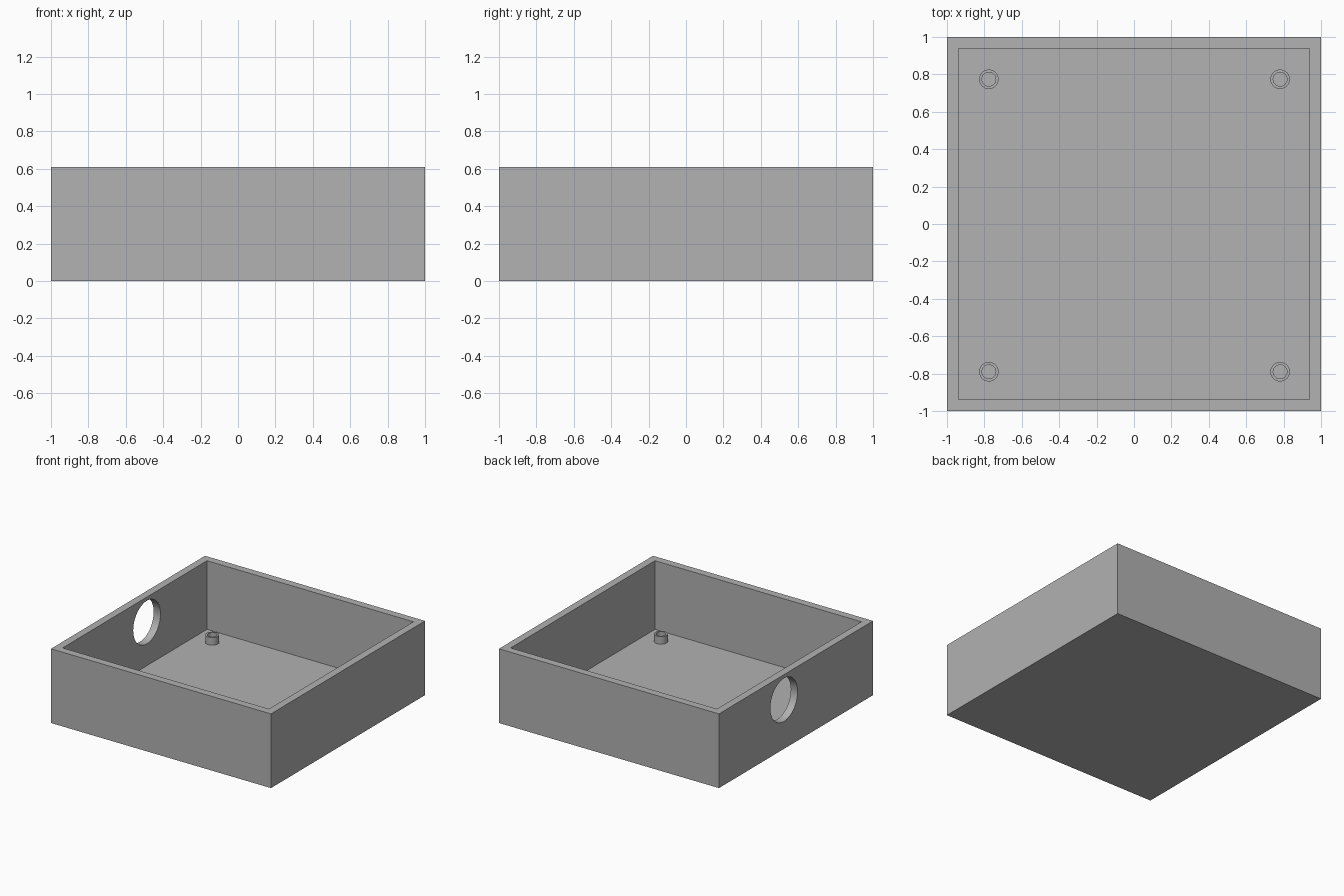
import bpy
import bmesh
from math import pi, radians
from mathutils import Matrix, Vector

HEIGHT, WALL, FLOOR = 0.61, 0.088, 0.046

cube = bpy.data.objects.get("Cube")
if cube:
    bpy.data.objects.remove(cube, do_unlink=True)

grey = bpy.data.materials.new("plain grey")
grey.use_nodes = True
colour = (0.445, 0.445, 0.445, 1)
grey.diffuse_color = colour
grey.node_tree.nodes["Principled BSDF"].inputs["Base Color"].default_value = colour


def make_object(name, bm):
    bmesh.ops.recalc_face_normals(bm, faces=bm.faces)
    mesh = bpy.data.meshes.new(name)
    bm.to_mesh(mesh)
    bm.free()
    mesh.materials.append(grey)
    obj = bpy.data.objects.new(name, mesh)
    bpy.context.collection.objects.link(obj)
    return obj


def smooth(obj):
    bpy.ops.object.select_all(action="DESELECT")
    obj.select_set(True)
    bpy.context.view_layer.objects.active = obj
    bpy.ops.object.shade_smooth_by_angle(angle=radians(30))


# Open tray: inset the top of a block and push it down to the floor
bm = bmesh.new()
bmesh.ops.create_cube(bm, size=1, matrix=Matrix.Translation((0, 0, HEIGHT / 2))
                      @ Matrix.Diagonal((2, 2, HEIGHT, 1)))
top = max(bm.faces, key=lambda f: f.calc_center_median().z)
bmesh.ops.inset_region(bm, faces=[top], thickness=WALL)
well = bmesh.ops.extrude_face_region(bm, geom=[top])
bmesh.ops.translate(bm, vec=(0, 0, FLOOR - HEIGHT),
                    verts=[g for g in well["geom"] if isinstance(g, bmesh.types.BMVert)])
if top.is_valid:
    bmesh.ops.delete(bm, geom=[top], context="FACES_ONLY")
tray = make_object("tray", bm)

# Round cable hole through one side wall
bm = bmesh.new()
bmesh.ops.create_cone(bm, cap_ends=True, segments=64, radius1=0.177, radius2=0.177, depth=0.4,
                      matrix=Matrix.Translation((-1, 0.156, 0.403)) @ Matrix.Rotation(pi / 2, 4, "Y"))
cutter = make_object("hole_cutter", bm)
cut = tray.modifiers.new("cable_hole", "BOOLEAN")
cut.operation = "DIFFERENCE"
cut.solver = "EXACT"
cut.object = cutter
bpy.context.view_layer.objects.active = tray
bpy.ops.object.modifier_apply(modifier=cut.name)
bpy.data.objects.remove(cutter, do_unlink=True)
smooth(tray)


# Hollow screw posts, each a spun profile standing on the floor
def screw_post(name, x, y, outer=0.052, bore=0.037, height=0.062):
    bm = bmesh.new()
    profile = [(outer, 0), (outer, height), (bore, height), (bore, 0)]
    verts = [bm.verts.new((r, 0, z)) for r, z in profile]
    edges = [bm.edges.new(pair) for pair in zip(verts, verts[1:] + verts[:1])]
    bmesh.ops.spin(bm, geom=verts + edges, cent=(0, 0, 0), axis=(0, 0, 1),
                   angle=2 * pi, steps=32, use_merge=True)
    bmesh.ops.remove_doubles(bm, verts=bm.verts, dist=0.0001)
    bmesh.ops.translate(bm, verts=bm.verts, vec=Vector((x, y, FLOOR)))
    smooth(make_object(name, bm))


for side, x in (("right", -0.776), ("left", 0.781)):
    for end, y in (("front", -0.79), ("back", 0.774)):
        screw_post(f"{end}_{side}_screw_post", x, y)
